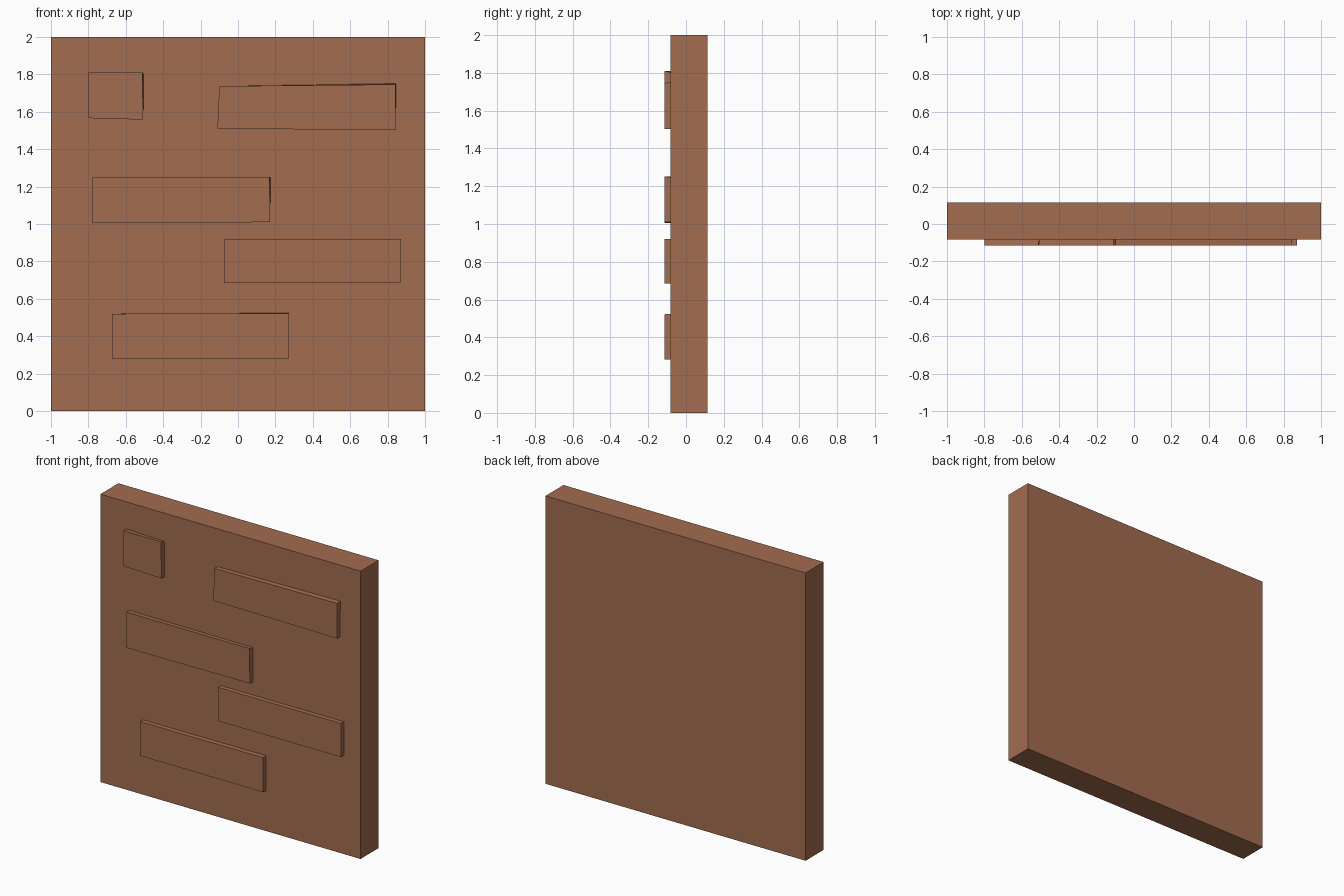
import bpy, bmesh

if "Cube" in bpy.data.objects:
    bpy.data.objects.remove(bpy.data.objects["Cube"])

clay = bpy.data.materials.new("clay_brown")
clay.diffuse_color = (0.362, 0.150, 0.079, 1)
clay.use_nodes = True
clay.node_tree.nodes["Principled BSDF"].inputs["Base Color"].default_value = clay.diffuse_color

FRONT, FACE, BACK = -0.115, -0.083, 0.115


def prism(name, front, back, y0, y1):
    """Solid between two outlines of (x, z) corners at depths y0 and y1."""
    bm = bmesh.new()
    a = [bm.verts.new((x, y0, z)) for x, z in front]
    b = [bm.verts.new((x, y1, z)) for x, z in back]
    bm.faces.new(a)
    bm.faces.new(b[::-1])
    n = len(a)
    for i in range(n):
        j = (i + 1) % n
        bm.faces.new((a[i], b[i], b[j], a[j]))
    bmesh.ops.recalc_face_normals(bm, faces=bm.faces)
    me = bpy.data.meshes.new(name)
    bm.to_mesh(me)
    bm.free()
    me.materials.append(clay)
    ob = bpy.data.objects.new(name, me)
    bpy.context.collection.objects.link(ob)


# Wall slab
slab = [(-1, 0), (1, 0), (1, 2), (-1, 2)]
prism("wall_slab", slab, slab, FACE, BACK)

# Raised bricks: slightly uneven front corners, plus right and top splay at the wall
bricks = [
    ([(-0.80, 1.566), (-0.507, 1.558), (-0.512, 1.811), (-0.80, 1.811)], (0.007, -0.008)),
    ([(-0.11, 1.510), (0.842, 1.502), (0.842, 1.746), (-0.10, 1.737)], (0.003, 0.005)),
    ([(-0.778, 1.004), (0.172, 1.010), (0.168, 1.252), (-0.778, 1.252)], (0.005, -0.004)),
    ([(-0.074, 0.684), (0.872, 0.686), (0.872, 0.920), (-0.074, 0.918)], (0.0, 0.0)),
    ([(-0.673, 0.282), (0.273, 0.282), (0.273, 0.522), (-0.673, 0.520)], (0.0, 0.002)),
]
for i, (front, (dx, dz)) in enumerate(bricks):
    p, q, r, s = front
    back = [p, q, (r[0] + dx, r[1] + dz), (s[0], s[1])]
    prism(f"raised_brick_{i + 1}", front, back, FRONT, FACE + 0.001)
